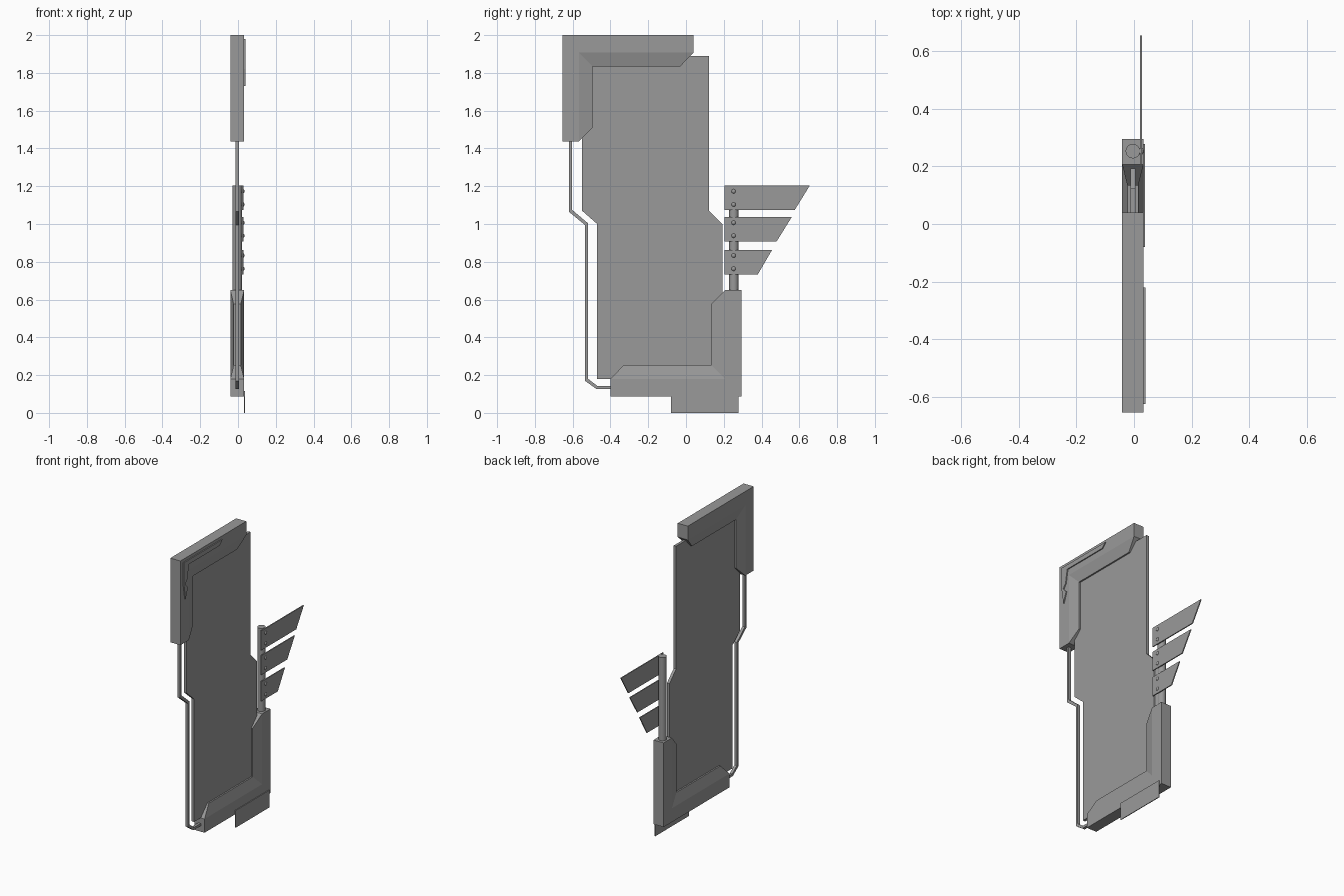
import bpy, bmesh, math
from mathutils import Vector

if "Cube" in bpy.data.objects:
    bpy.data.objects.remove(bpy.data.objects["Cube"])

CX = -0.004  # middle plane of the slab

# Dark grey finish shared by all parts
GREY = bpy.data.materials.new("dark_grey")
GREY.diffuse_color = (0.32, 0.32, 0.32, 1)
GREY.use_nodes = True
GREY.node_tree.nodes["Principled BSDF"].inputs["Base Color"].default_value = GREY.diffuse_color


def finish(name, bm):
    bmesh.ops.recalc_face_normals(bm, faces=bm.faces[:])
    me = bpy.data.meshes.new(name)
    bm.to_mesh(me)
    bm.free()
    me.materials.append(GREY)
    ob = bpy.data.objects.new(name, me)
    bpy.context.collection.objects.link(ob)
    return ob


def prism(name, pts, x0, x1):
    """Extrude a (y, z) outline from x0 to x1."""
    bm = bmesh.new()
    face = bm.faces.new([bm.verts.new((x0, y, z)) for y, z in pts])
    geo = bmesh.ops.extrude_face_region(bm, geom=[face])["geom"]
    bmesh.ops.translate(bm, vec=(x1 - x0, 0, 0),
                        verts=[v for v in geo if isinstance(v, bmesh.types.BMVert)])
    return finish(name, bm)


def bracket(name, place):
    """L-shaped clamp: thick outer band tapering to a thin inner lip."""
    stations = [[(-0.40, 0.088), (-0.40, 0.18), (-0.33, 0.253)],
                [(0.295, 0.088), (0.207, 0.18), (0.134, 0.253)],
                [(0.295, 0.65), (0.207, 0.65), (0.134, 0.577)]]
    half = (0.037, 0.037, 0.019)
    bm = bmesh.new()
    rings = []
    for st in stations:
        st = [place(*p) for p in st]
        front = [bm.verts.new((CX + h, *p)) for h, p in zip(half, st)]
        back = [bm.verts.new((CX - h, *p)) for h, p in zip(half, st)]
        rings.append(front + back[::-1])
    for a, b in zip(rings, rings[1:]):
        for i in range(6):
            j = (i + 1) % 6
            bm.faces.new((a[i], a[j], b[j], b[i]))
    for r in (rings[0], rings[-1]):
        bm.faces.new((r[0], r[1], r[4], r[5]))
        bm.faces.new((r[1], r[2], r[3], r[4]))
    return finish(name, bm)


# Main slab
prism("main_panel", [(-0.55, 1.89), (0.123, 1.89), (0.123, 1.07), (0.193, 1.0),
                     (0.193, 0.18), (-0.47, 0.18), (-0.47, 1.0), (-0.55, 1.07)],
      CX - 0.009, CX + 0.009)

# Corner clamps, the upper one turned half way round
bracket("lower_bracket", lambda y, z: (y, z))
bracket("upper_bracket", lambda y, z: (-0.36 - y, 2.088 - z))

# Side rail linking the clamps
prism("side_rail", [(-0.62, 1.45), (-0.62, 1.065), (-0.535, 0.995), (-0.535, 0.17),
                    (-0.475, 0.127), (-0.39, 0.127), (-0.39, 0.143), (-0.47, 0.143),
                    (-0.518, 0.18), (-0.518, 1.003), (-0.603, 1.075), (-0.603, 1.45)],
      CX - 0.009, CX + 0.009)

# Pole
bpy.ops.mesh.primitive_cylinder_add(vertices=32, radius=0.025, depth=0.565,
                                    location=(CX, 0.253, 0.9225))
bpy.context.object.name = "pole"
bpy.context.object.data.materials.append(GREY)
bpy.ops.object.shade_smooth_by_angle()

# Fins with rivets
for n, (top, bottom, tip, heel) in enumerate([(1.203, 1.073, 0.655, 0.575),
                                              (1.037, 0.908, 0.56, 0.48),
                                              (0.863, 0.733, 0.456, 0.38)], 1):
    prism(f"fin_{n}", [(0.205, top), (tip, top), (heel, bottom), (0.205, bottom)],
          0.021, 0.028)
    for k, z in enumerate((top - 0.03, bottom + 0.03), 1):
        bpy.ops.mesh.primitive_uv_sphere_add(segments=16, ring_count=8, radius=0.012,
                                             location=(0.025, 0.252, z))
        rivet = bpy.context.object
        rivet.name = f"rivet_{n}_{k}"
        rivet.scale.x = 0.8
        rivet.data.materials.append(GREY)
        bpy.ops.object.shade_smooth_by_angle()

# Thin tag hanging below the lower clamp
prism("hanging_tag", [(-0.08, 0.0), (0.277, 0.0), (0.277, 0.115), (-0.08, 0.115)],
      0.033, 0.038)

# Raised corner trim on the upper clamp, ending in a pointed drop
prism("corner_trim", [(-0.625, 1.98), (-0.22, 1.98), (-0.25, 1.95), (-0.575, 1.95),
                      (-0.59, 1.86), (-0.612, 1.83), (-0.585, 1.80), (-0.61, 1.73),
                      (-0.625, 1.82)], 0.032, 0.04)
